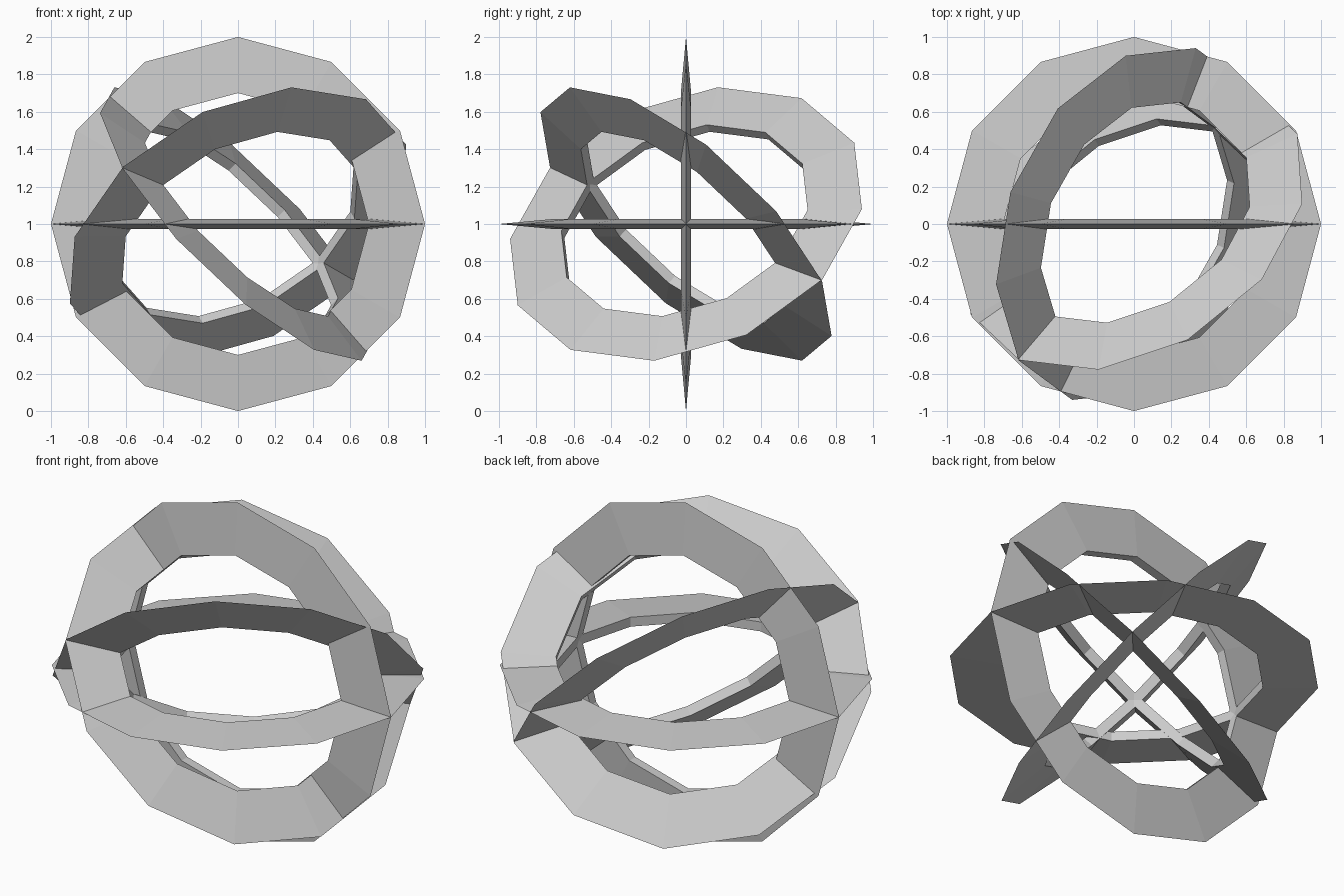
import bpy
from mathutils import Vector, Matrix

if "Cube" in bpy.data.objects:
    bpy.data.objects.remove(bpy.data.objects["Cube"])


def ring(name, u, v):
    """Twelve-sided ring, wedge section (sharp outside), lying in the plane of u and v."""
    u = Vector(u).normalized()
    v = Vector(v)
    v = (v - u * v.dot(u)).normalized()
    frame = Matrix((u, v, u.cross(v))).transposed().to_4x4()
    bpy.ops.mesh.primitive_torus_add(major_segments=12, minor_segments=3,
                                     major_radius=0.8, minor_radius=0.2)
    ob = bpy.context.object
    ob.name = name
    # flatten the section, then turn the ring into its plane
    ob.data.transform(Matrix.Translation((0, 0, 1)) @ frame @ Matrix.Diagonal((1, 1, 0.16, 1)))
    for p in ob.data.polygons:
        p.use_smooth = False
    return ob


# Level and upright rings
ring("horizontal_ring", (1, 0, 0), (0, 1, 0))
ring("vertical_ring", (1, 0, 0), (0, 0, 1))

# Two tilted rings, at right angles to each other
ring("tilted_ring_a", (-0.66, 0.17, 0.73), (0.33, 0.94, 0.08))
ring("tilted_ring_b", (0.285, -0.62, 0.73), (-0.872, -0.486, -0.064))
